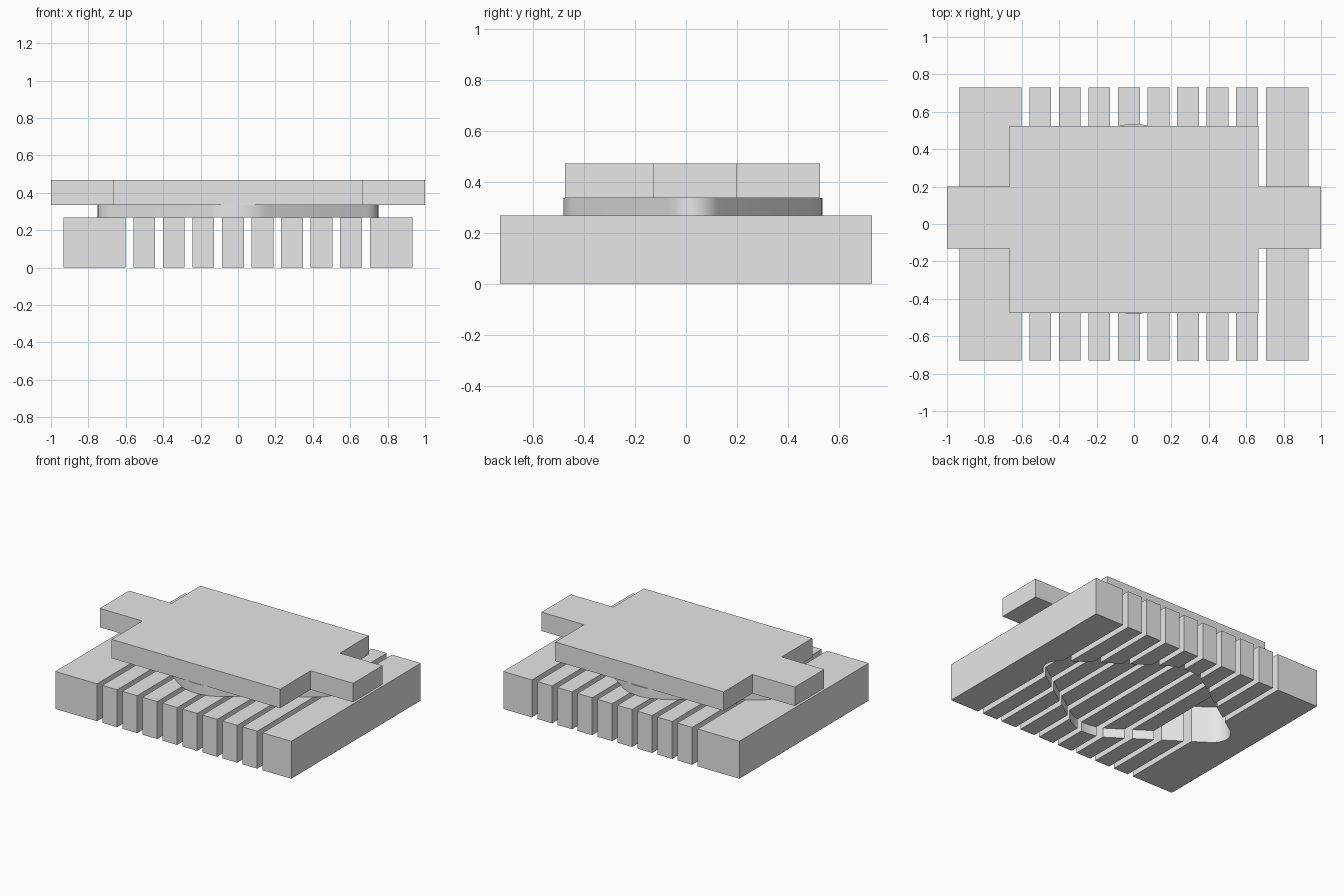
import bpy
from math import cos, sin, radians, sqrt

old = bpy.data.objects.get("Cube")
if old:
    bpy.data.objects.remove(old, do_unlink=True)

grey = bpy.data.materials.new("plain_grey")
grey.use_nodes = True
grey.diffuse_color = (0.8, 0.8, 0.8, 1)
grey.node_tree.nodes["Principled BSDF"].inputs["Base Color"].default_value = (0.8, 0.8, 0.8, 1)

BASE_TOP, STUD_TOP, PLATE_TOP = 0.267, 0.335, 0.47
RECESS = 0.067


def prism(name, outline, z0, z1):
    """Closed solid from a counter-clockwise outline."""
    n = len(outline)
    verts = [(x, y, z) for z in (z0, z1) for x, y in outline]
    faces = [list(range(n))[::-1], list(range(n, 2 * n))]
    faces += [(i, (i + 1) % n, n + (i + 1) % n, n + i) for i in range(n)]
    mesh = bpy.data.meshes.new(name)
    mesh.from_pydata(verts, [], faces)
    mesh.materials.append(grey)
    obj = bpy.data.objects.new(name, mesh)
    bpy.context.collection.objects.link(obj)
    return obj


def rect(x0, x1, y0, y1):
    return [(x0, y0), (x1, y0), (x1, y1), (x0, y1)]


def lozenge(half_x, half_y, cy, r=0.25, steps=12):
    """Rounded square standing on a corner, stretched to the given half sizes."""
    reach = 1 - r * (sqrt(2) - 1)
    centre = 1 - r * sqrt(2)
    pts = []
    for corner in range(4):
        a = radians(90 * corner)
        for s in range(steps + 1):
            b = a + radians(-45 + 90 * s / steps)
            pts.append(((centre * cos(a) + r * cos(b)) * half_x / reach,
                        (centre * sin(a) + r * sin(b)) * half_y / reach + cy))
    return pts


def activate(obj):
    bpy.ops.object.select_all(action='DESELECT')
    obj.select_set(True)
    bpy.context.view_layer.objects.active = obj


def smooth(obj):
    activate(obj)
    bpy.ops.object.shade_smooth_by_angle(angle=radians(30))


# Cutters for the underside socket: shallow over most bars, deep at the right end
socket = lozenge(0.76, 0.52, 0.028)
shallow = prism("shallow_cutter", socket, -0.1, RECESS)
deep = prism("deep_cutter", socket, -0.1, BASE_TOP - 0.004)

# Base: a wide end block, eight slats, and a narrow end block
spans = [(-0.932, -0.602)]
spans += [(-0.56 + 0.158 * i, -0.443 + 0.158 * i) for i in range(8)]
spans += [(0.706, 0.932)]
for i, (x0, x1) in enumerate(spans):
    name = {0: "right_end_block", 9: "left_end_block"}.get(i, f"slat_{i}")
    bar = prism(name, rect(x0, x1, -0.73, 0.73), 0, BASE_TOP)
    cut = bar.modifiers.new("socket", 'BOOLEAN')
    cut.operation = 'DIFFERENCE'
    cut.solver = 'EXACT'
    cut.object = deep if i < 2 else shallow
    activate(bar)
    bpy.ops.object.modifier_apply(modifier=cut.name)
    smooth(bar)

for cutter in (shallow, deep):
    bpy.data.objects.remove(cutter, do_unlink=True)

# Lozenge stud on top of the base
smooth(prism("lozenge_stud", lozenge(0.75, 0.508, 0.027), BASE_TOP, STUD_TOP))

# Top plate with a tab at each end
half = [(0.665, -0.475), (0.665, -0.13), (1, -0.13), (1, 0.2), (0.665, 0.2), (0.665, 0.525)]
prism("tabbed_top_plate", half + [(-x, y) for x, y in reversed(half)], STUD_TOP, PLATE_TOP)
